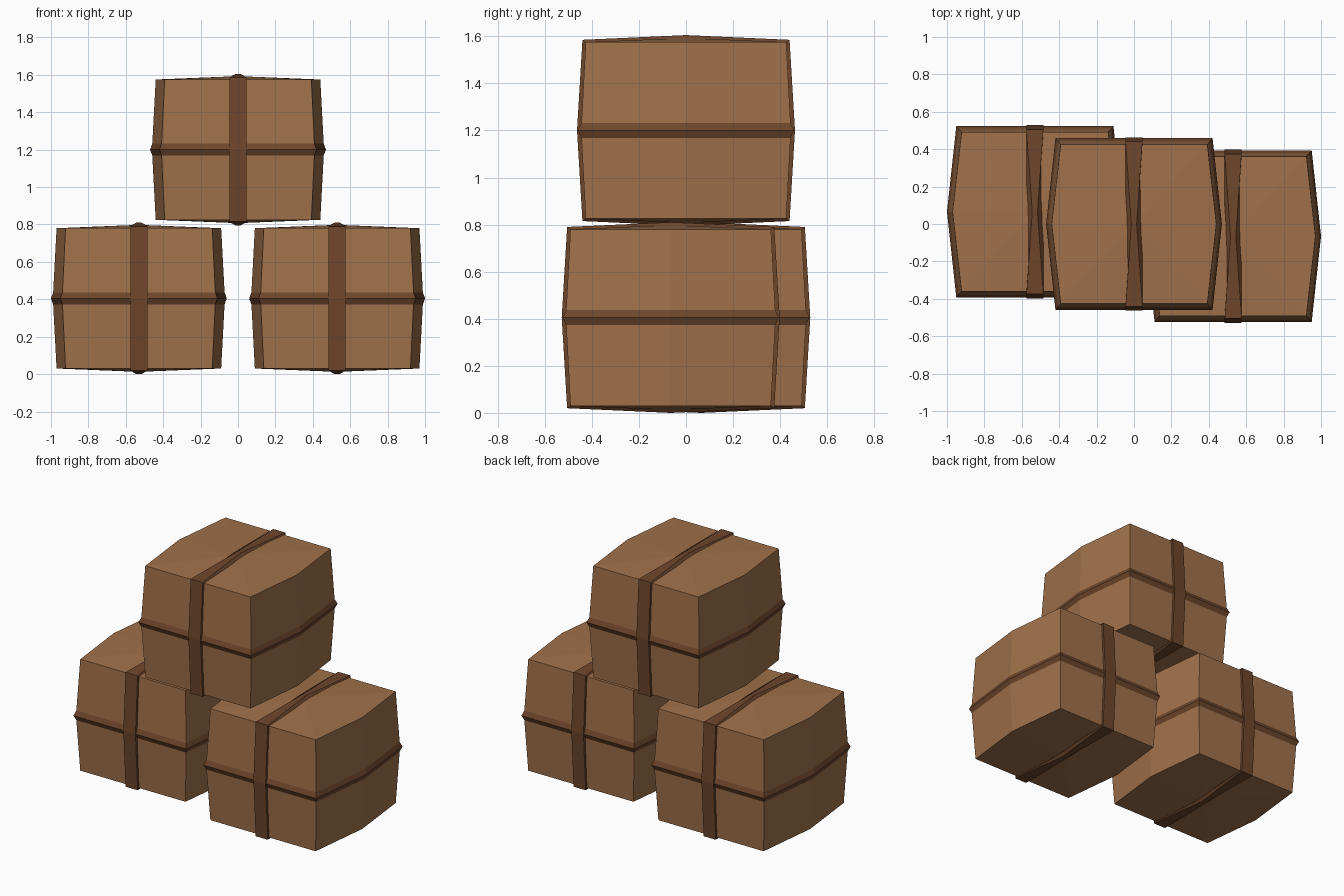
import bpy
import bmesh

if "Cube" in bpy.data.objects:
    bpy.data.objects.remove(bpy.data.objects["Cube"])


def material(name, color):
    m = bpy.data.materials.new(name)
    m.diffuse_color = (*color, 1)
    m.use_nodes = True
    m.node_tree.nodes["Principled BSDF"].inputs["Base Color"].default_value = m.diffuse_color
    return m


CARDBOARD = material("cardboard brown", (0.352, 0.165, 0.070))
STRAP = material("dark strap brown", (0.156, 0.061, 0.024))


def outline(corner_x, mid_x, y, z):
    """Six-sided plan with bulging left and right sides."""
    return [(-corner_x, -y, z), (corner_x, -y, z), (mid_x, 0, z),
            (corner_x, y, z), (-corner_x, y, z), (-mid_x, 0, z)]


def loft(name, rings, mat, location, closed=False, tips=None):
    """Bridge a list of point rings; close the loop or cap both ends with a fan."""
    bm = bmesh.new()
    loops = [[bm.verts.new(p) for p in ring] for ring in rings]
    pairs = list(zip(loops, loops[1:]))
    if closed:
        pairs.append((loops[-1], loops[0]))
    for a, b in pairs:
        n = len(a)
        for i in range(n):
            j = (i + 1) % n
            bm.faces.new((a[i], a[j], b[j], b[i]))
    if tips:
        for loop, tip in zip((loops[0], loops[-1]), tips):
            v = bm.verts.new(tip)
            for i in range(len(loop)):
                bm.faces.new((loop[i], loop[(i + 1) % len(loop)], v))
    bmesh.ops.recalc_face_normals(bm, faces=bm.faces)
    mesh = bpy.data.meshes.new(name)
    bm.to_mesh(mesh)
    bm.free()
    mesh.materials.append(mat)
    obj = bpy.data.objects.new(name, mesh)
    obj.location = location
    bpy.context.collection.objects.link(obj)


def package(label, location):
    # Bulging box with slightly domed top and bottom
    body = [outline(0.392, 0.44, 0.426, -0.375),
            outline(0.41, 0.46, 0.446, 0),
            outline(0.392, 0.44, 0.426, 0.375)]
    loft(label + "_box", body, CARDBOARD, location,
         tips=[(0, 0, -0.393), (0, 0, 0.393)])

    # Horizontal strap: a ridge running around the waist
    ridge = [outline(0.408, 0.458, 0.444, -0.033),
             outline(0.42, 0.47, 0.459, 0),
             outline(0.408, 0.458, 0.444, 0.033),
             outline(0.39, 0.43, 0.42, 0)]
    loft(label + "_waist_strap", ridge, STRAP, location, closed=True)

    # Vertical strap: flat band, pinched where it crosses the top and bottom
    path = [(-0.44, -0.385), (-0.463, 0), (-0.44, 0.385), (0, 0.405),
            (0.44, 0.385), (0.463, 0), (0.44, -0.385), (0, -0.405)]
    band = []
    for y, z in path:
        w = 0.045
        outer = 0.014 if y == 0 else w
        iy, iz = y * 0.955, z * 0.955
        band.append([(-w, iy, iz), (-outer, y, z), (outer, y, z), (w, iy, iz)])
    loft(label + "_upright_strap", band, STRAP, location, closed=True)


# Two packages side by side, one stacked on top
package("left", (-0.53, 0.065, 0.405))
package("right", (0.53, -0.065, 0.405))
package("top", (0, 0, 1.2))
